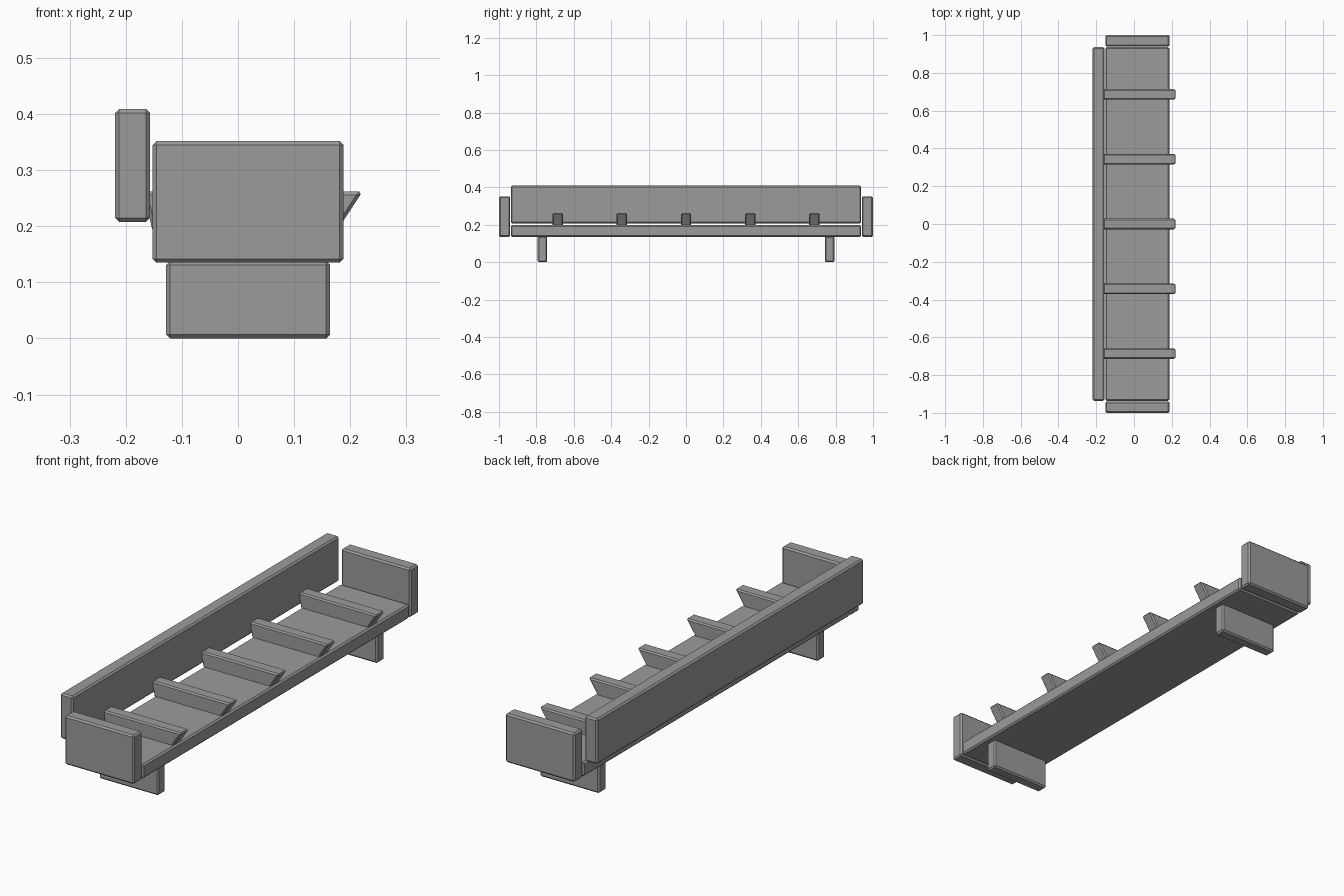
import bpy
import bmesh

if "Cube" in bpy.data.objects:
    bpy.data.objects.remove(bpy.data.objects["Cube"], do_unlink=True)

# Single grey finish
GREY = (0.33, 0.33, 0.33, 1.0)
grey = bpy.data.materials.new("plain grey")
grey.use_nodes = True
grey.diffuse_color = GREY
grey.node_tree.nodes["Principled BSDF"].inputs["Base Color"].default_value = GREY


def prism(name, profile, y0, y1, chamfer=0.007):
    """Extrude an x-z profile from y0 to y1 and chamfer its edges."""
    bm = bmesh.new()
    face = bm.faces.new([bm.verts.new((x, y0, z)) for x, z in profile])
    grown = bmesh.ops.extrude_face_region(bm, geom=[face])
    moved = [v for v in grown["geom"] if isinstance(v, bmesh.types.BMVert)]
    bmesh.ops.translate(bm, verts=moved, vec=(0, y1 - y0, 0))
    bmesh.ops.recalc_face_normals(bm, faces=bm.faces)
    bmesh.ops.bevel(bm, geom=list(bm.edges), offset=chamfer, segments=1,
                    affect='EDGES', clamp_overlap=True)
    mesh = bpy.data.meshes.new(name)
    bm.to_mesh(mesh)
    bm.free()
    mesh.materials.append(grey)
    obj = bpy.data.objects.new(name, mesh)
    bpy.context.collection.objects.link(obj)
    return obj


def board(name, x0, x1, y0, y1, z0, z1):
    return prism(name, [(x0, z0), (x1, z0), (x1, z1), (x0, z1)], y0, y1)


# Long boards
board("seat", -0.152, 0.188, -0.936, 0.936, 0.135, 0.198)
board("backrest", -0.219, -0.157, -0.936, 0.936, 0.208, 0.409)

# End boards and legs
for side, label in ((-1, "front"), (1, "rear")):
    y0, y1 = sorted((side * 0.94, side * 1.0))
    board(label + "_end_board", -0.152, 0.188, y0, y1, 0.135, 0.352)
    y0, y1 = sorted((side * 0.742, side * 0.794))
    board(label + "_leg", -0.128, 0.164, y0, y1, 0.0, 0.138)

# Cross slats with undercut ends
slat_profile = [(-0.152, 0.19), (0.175, 0.19), (0.222, 0.262), (-0.168, 0.262)]
for i in range(5):
    y = (i - 2) * 0.343
    prism("cross_slat_%d" % (i + 1), slat_profile, y - 0.028, y + 0.028, 0.006)
